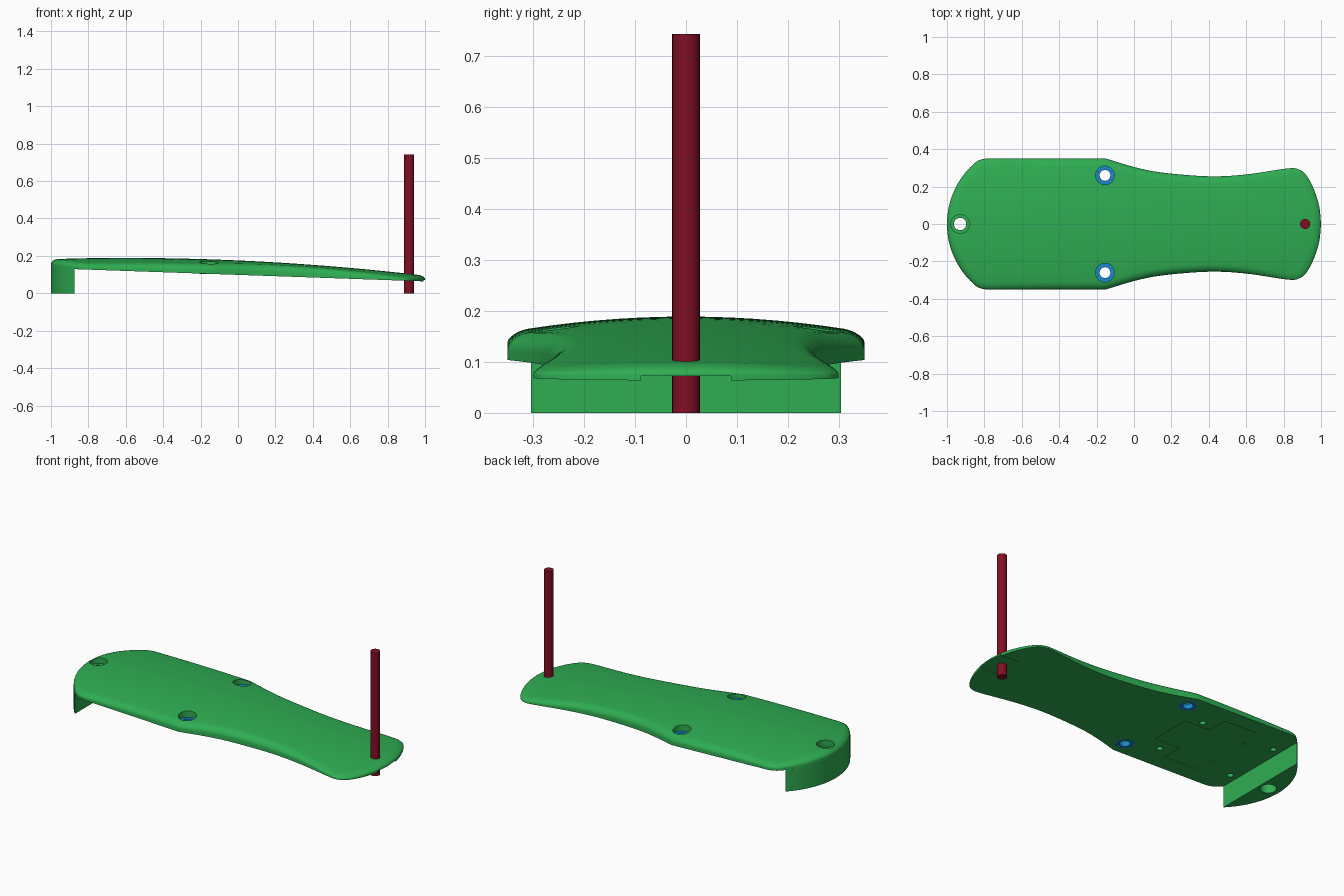
import bpy, bmesh, math
from mathutils import Vector

if "Cube" in bpy.data.objects:
    bpy.data.objects.remove(bpy.data.objects["Cube"])


def material(name, col):
    m = bpy.data.materials.new(name)
    m.diffuse_color = (*col, 1)
    m.use_nodes = True
    m.node_tree.nodes["Principled BSDF"].inputs["Base Color"].default_value = m.diffuse_color
    return m


GREEN = material("green", (0.028, 0.42, 0.085))
RED = material("dark red", (0.22, 0.005, 0.017))
BLUE = material("blue", (0.01, 0.25, 0.62))


def finish(name, bm, mat):
    bmesh.ops.remove_doubles(bm, verts=bm.verts, dist=1e-5)
    bmesh.ops.recalc_face_normals(bm, faces=bm.faces)
    me = bpy.data.meshes.new(name)
    bm.to_mesh(me)
    bm.free()
    ob = bpy.data.objects.new(name, me)
    bpy.context.collection.objects.link(ob)
    if mat:
        me.materials.append(mat)
    return ob


def cylinder(name, x, y, r, z0, z1, mat=None, n=32):
    bm = bmesh.new()
    bmesh.ops.create_cone(bm, cap_ends=True, segments=n, radius1=r, radius2=r, depth=z1 - z0)
    bmesh.ops.translate(bm, verts=bm.verts, vec=(x, y, (z0 + z1) / 2))
    return finish(name, bm, mat)


def box(name, x0, x1, y, z0, z1):
    bm = bmesh.new()
    bmesh.ops.create_cube(bm, size=1)
    bmesh.ops.scale(bm, verts=bm.verts, vec=(x1 - x0, 2 * y, z1 - z0))
    bmesh.ops.translate(bm, verts=bm.verts, vec=((x0 + x1) / 2, 0, (z0 + z1) / 2))
    return finish(name, bm, None)


def select(ob):
    bpy.ops.object.select_all(action='DESELECT')
    ob.select_set(True)
    bpy.context.view_layer.objects.active = ob


def cut(ob, cutter):
    cutter.hide_render = True
    mod = ob.modifiers.new("cut", 'BOOLEAN')
    mod.operation, mod.solver, mod.object = 'DIFFERENCE', 'EXACT', cutter
    select(ob)
    bpy.ops.object.modifier_apply(modifier=mod.name)
    bpy.data.objects.remove(cutter)


def smooth(ob):
    select(ob)
    bpy.ops.object.shade_smooth_by_angle(angle=math.radians(35))


def catmull(pts, n):
    out = []
    p = [pts[0]] + pts + [pts[-1]]
    for i in range(1, len(p) - 2):
        a, b, c, d = (Vector(q) for q in p[i - 1:i + 3])
        for k in range(n):
            t = k / n
            out.append(0.5 * (2 * b + (c - a) * t + (2 * a - 5 * b + 4 * c - d) * t * t
                              + (3 * b - a - 3 * c + d) * t ** 3))
    return out + [Vector(pts[-1])]


# Height functions: sloped flat underside and crowned top
def z_bottom(x):
    return 0.0985 - 0.035 * x


def z_top(x, y):
    return 0.189 - 0.037 * (x + 0.6) ** 2 - 0.25 * y * y


# Half outline from the wide end to the narrow tip
R = 0.432


def end_arc(a_max, n):
    return [Vector((-1 + R - R * math.cos(a_max * i / n), R * math.sin(a_max * i / n)))
            for i in range(n + 1)]


half = end_arc(math.radians(51), 16)
half += catmull([(-0.815, 0.346), (-0.79, 0.35)], 2)[:-1]
half += [Vector((-0.79 + 0.64 * i / 14, 0.35)) for i in range(14)]
half += catmull([(-0.15, 0.35), (0, 0.305), (0.15, 0.275), (0.4, 0.255), (0.6, 0.265),
                 (0.82, 0.297), (0.88, 0.292), (0.92, 0.262), (0.96, 0.19), (0.99, 0.095), (1, 0)], 5)
mirror = [Vector((p.x, -p.y)) for p in reversed(half[1:-1])]
outline = half + mirror
N = len(outline)

# Board: rounded rim rings, then rings closing on the centre line
bm = bmesh.new()
normals = []
for i in range(N):
    t = (outline[(i + 1) % N] - outline[i - 1]).normalized()
    normals.append(Vector((t.y, -t.x)))
rings = [[(p.x, p.y, z_bottom(p.x)) for p in outline]]
RIM, STEPS = 0.04, 7
for k in range(STEPS + 1):
    a = math.pi / 2 * k / STEPS
    ring = []
    for p, nrm in zip(outline, normals):
        q = p + nrm * RIM * (1 - math.cos(a))
        b = z_bottom(p.x)
        h = z_top(q.x, q.y) - b
        ring.append((q.x, q.y, b + h * (0.4 + 0.6 * math.sin(a))))
    rings.append(ring)
inner = [p + nrm * RIM for p, nrm in zip(outline, normals)]
for k in range(1, 8):
    t = k / 7
    ring = []
    for q in inner:
        x = q.x * (1 - 0.06 * t)
        y = q.y * (1 - t)
        ring.append((x, y, z_top(x, y)))
    rings.append(ring)
vr = [[bm.verts.new(c) for c in ring] for ring in rings]
for lo, hi in zip(vr, vr[1:]):
    for i in range(N):
        j = (i + 1) % N
        bm.faces.new((lo[i], lo[j], hi[j], hi[i]))
bm.faces.new(vr[0])
bmesh.ops.remove_doubles(bm, verts=bm.verts, dist=1e-5)
bmesh.ops.dissolve_degenerate(bm, edges=bm.edges, dist=1e-5)
board = finish("board", bm, GREEN)

# Foot under the wide end
bm = bmesh.new()
side = end_arc(math.acos((R - 0.125) / R), 16)
base = [Vector((p.x, -p.y)) for p in reversed(side[1:])] + side
lo = [bm.verts.new((p.x, p.y, 0)) for p in base]
hi = [bm.verts.new((p.x, p.y, z_bottom(p.x))) for p in base]
bm.faces.new(lo)
bm.faces.new(hi)
for i in range(len(base)):
    j = (i + 1) % len(base)
    bm.faces.new((lo[i], lo[j], hi[j], hi[i]))
foot = finish("foot", bm, GREEN)

# Stepped hole through the wide end and foot
cut(board, cylinder("hole_cutter", -0.93, 0, 0.033, 0.05, 0.3))
cut(board, cylinder("hole_cutter", -0.93, 0, 0.05, 0.15, 0.3))
cut(foot, cylinder("hole_cutter", -0.93, 0, 0.045, -0.1, 0.3))

# Side holes with inserted rings
for s in (-1, 1):
    cut(board, cylinder("hole_cutter", -0.155, s * 0.26, 0.05, 0.0, 0.3))
    ring = cylinder("ring_insert", -0.155, s * 0.26, 0.05, 0.104, 0.132, BLUE)
    cut(ring, cylinder("hole_cutter", -0.155, s * 0.26, 0.029, 0.0, 0.3))
    smooth(ring)

# Underside: screw holes, shallow cross-shaped pocket, channel at the tip
for x in (-0.337, -0.826):
    for y in (-0.19, 0.166):
        cut(board, cylinder("screw_cutter", x, y, 0.017, 0.0, z_bottom(x) + 0.02, n=20))
for x0, x1, y in ((-0.68, -0.25, 0.125), (-0.64, -0.42, 0.25)):
    pocket = box("pocket_cutter", x0, x1, y, 0.0, 0.1)
    for v in pocket.data.vertices:
        if v.co.z > 0.05:
            v.co.z = z_bottom(v.co.x) + 0.006
    cut(board, pocket)
cut(board, box("channel_cutter", 0.74, 1.1, 0.088, 0.0, 0.072))

smooth(board)
smooth(foot)

# Upright pole through the narrow end
smooth(cylinder("pole", 0.915, 0, 0.027, 0.0, 0.743, RED, 24))
